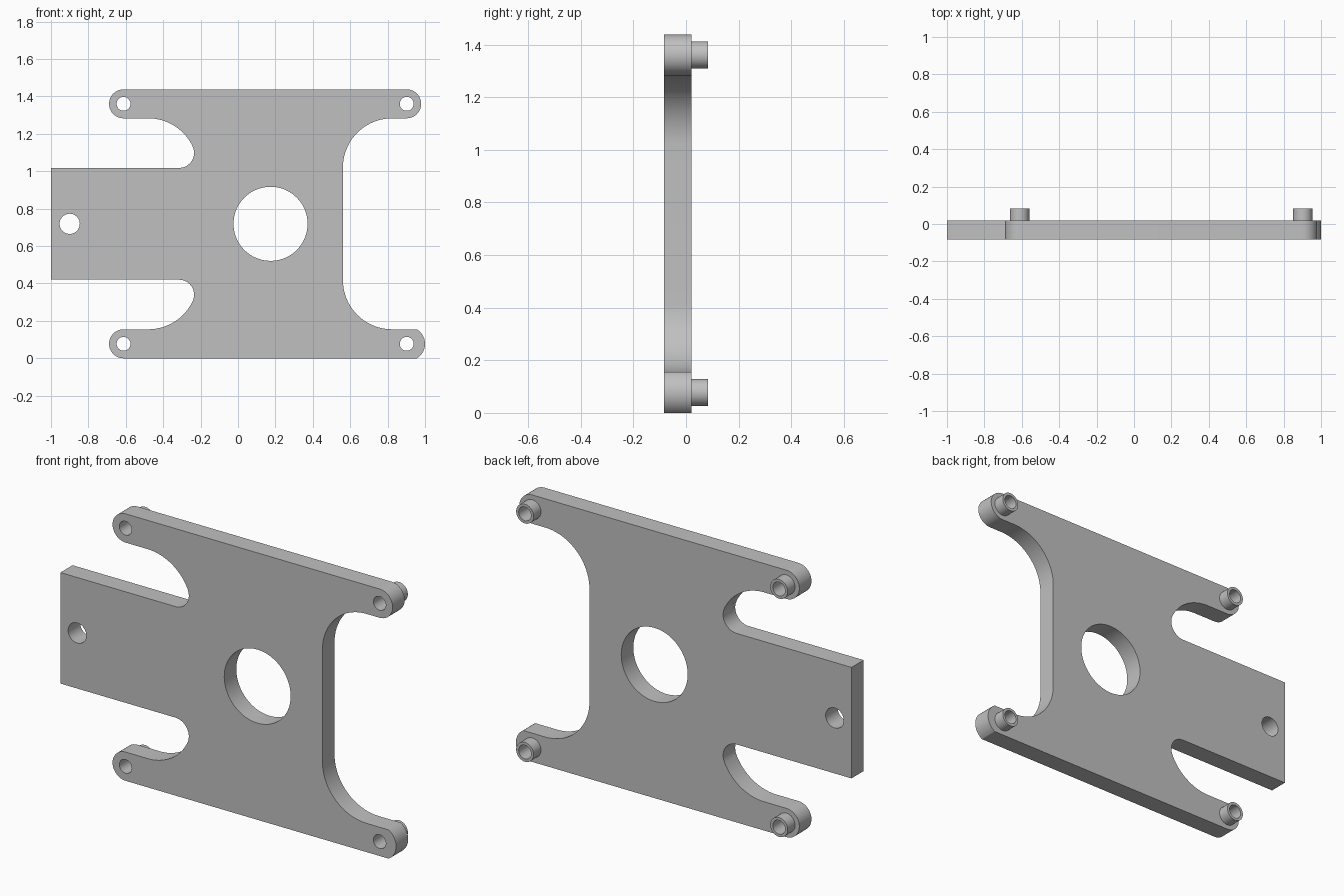
import bpy, bmesh
from math import cos, sin, radians, pi

cube = bpy.data.objects.get("Cube")
if cube:
    bpy.data.objects.remove(cube, do_unlink=True)

grey = bpy.data.materials.new("plain grey")
grey.use_nodes = True
grey.diffuse_color = (0.53, 0.53, 0.53, 1)
grey.node_tree.nodes["Principled BSDF"].inputs["Base Color"].default_value = grey.diffuse_color

HEIGHT = 1.438
MID = HEIGHT / 2
FRONT, BACK, BOSS_END = -0.083, 0.02, 0.083
LUG_R = 0.0775
LUG_Z = HEIGHT - LUG_R
LUG_X = (-0.612, 0.902)
HOLE_R = 0.037


def arc(x, z, r, start, end, steps=20):
    angles = [radians(start + (end - start) * i / steps) for i in range(steps + 1)]
    return [(x + r * cos(a), z + r * sin(a)) for a in angles]


def circle(x, z, r, steps=48):
    return arc(x, z, r, 0, 360, steps)[:-1]


def flip(points):
    return [(x, HEIGHT - z) for x, z in reversed(points)]


def slab(name, loops, y0, y1):
    """Extrude closed x-z loops (first is the outside, others are holes)."""
    curve = bpy.data.curves.new(name + "_profile", "CURVE")
    curve.dimensions = "2D"
    curve.fill_mode = "BOTH"
    curve.extrude = (y1 - y0) / 2
    for loop in loops:
        spline = curve.splines.new("POLY")
        spline.points.add(len(loop) - 1)
        for point, (x, z) in zip(spline.points, loop):
            point.co = (x, z, 0, 1)
        spline.use_cyclic_u = True
    helper = bpy.data.objects.new(name + "_profile", curve)
    bpy.context.collection.objects.link(helper)
    bpy.context.view_layer.update()
    depsgraph = bpy.context.evaluated_depsgraph_get()
    mesh = bpy.data.meshes.new_from_object(helper.evaluated_get(depsgraph))
    bpy.data.objects.remove(helper, do_unlink=True)

    # Weld the caps to the walls and stand the profile upright
    bm = bmesh.new()
    bm.from_mesh(mesh)
    bmesh.ops.remove_doubles(bm, verts=bm.verts, dist=0.0001)
    for v in bm.verts:
        x, z, depth = v.co
        v.co = (x, (y0 + y1) / 2 - depth, z)
    bmesh.ops.recalc_face_normals(bm, faces=bm.faces)
    bm.to_mesh(mesh)
    bm.free()
    mesh.materials.clear()
    mesh.materials.append(grey)
    obj = bpy.data.objects.new(name, mesh)
    bpy.context.collection.objects.link(obj)
    bpy.ops.object.select_all(action="DESELECT")
    obj.select_set(True)
    bpy.context.view_layer.objects.active = obj
    bpy.ops.object.shade_smooth_by_angle(angle=pi / 6)
    return obj


# Plate outline: tab and slot on one side, wide recess on the other
upper_left = ([(-1, 1.018)]
              + arc(-0.315, 1.098, 0.08, -90, 25)
              + arc(-0.48, 1.02, LUG_Z - LUG_R - 1.02, 25, 90)
              + arc(LUG_X[0], LUG_Z, LUG_R, 270, 90))
recess = arc(0.824, 1.02, LUG_Z - LUG_R - 1.02, 90, 180)
upper_right = arc(LUG_X[1], LUG_Z, LUG_R, 90, -90) + recess
lower_right = flip(recess) + arc(0.91, LUG_R, 0.09, 59.4, -59.4)
outline = upper_left + upper_right + lower_right + flip(upper_left)

# Through holes
lugs = [(x, z) for x in LUG_X for z in (LUG_Z, LUG_R)]
holes = [circle(x, z, HOLE_R) for x, z in lugs]
holes += [circle(0.174, MID, 0.198, 72), circle(-0.9, MID, 0.054)]
slab("mounting_plate", [outline] + holes, FRONT, BACK)

# Hollow bosses on the back of each lug
names = ("upper_right_boss", "lower_right_boss", "upper_left_boss", "lower_left_boss")
for name, (x, z) in zip(names, lugs):
    slab(name, [circle(x, z, 0.052), circle(x, z, HOLE_R)], BACK, BOSS_END)
